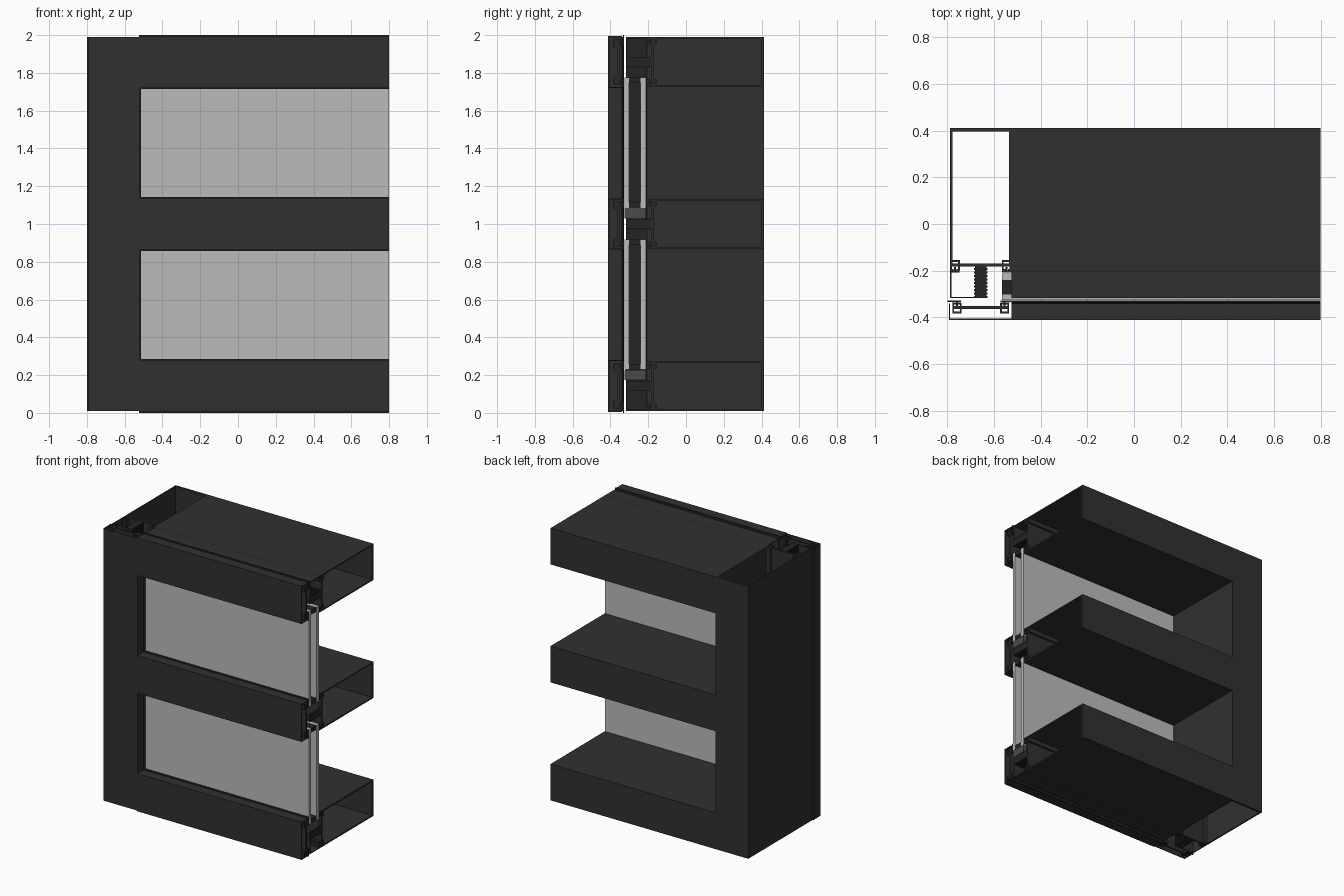
import bpy, bmesh

if "Cube" in bpy.data.objects:
    bpy.data.objects.remove(bpy.data.objects["Cube"])

def material(name, rgb, alpha=1.0):
    m = bpy.data.materials.new(name)
    m.diffuse_color = (*rgb, alpha)
    m.use_nodes = True
    m.node_tree.nodes["Principled BSDF"].inputs["Base Color"].default_value = m.diffuse_color
    return m

ALU = material("dark_aluminium", (0.03, 0.03, 0.03))
RUBBER = material("rubber", (0.018, 0.018, 0.018))
BLOCK = material("setting_block_grey", (0.07, 0.07, 0.07))
GLASS = material("glass", (0.5, 0.5, 0.5), 0.55)

def make(name, loops, place, start, end, mat):
    """Extrude a profile (one loop = solid, two loops = ring) from start to end."""
    bm = bmesh.new()
    rings = []
    for loop in loops:
        a = [bm.verts.new(place(u, y, start)) for u, y in loop]
        b = [bm.verts.new(place(u, y, end)) for u, y in loop]
        n = len(loop)
        for i in range(n):
            j = (i + 1) % n
            bm.faces.new((a[i], a[j], b[j], b[i]))
        rings.append((a, b))
    for side in (0, 1):
        if len(loops) == 1:
            bm.faces.new(rings[0][side])
        else:
            o, k = rings[0][side], rings[1][side]
            for i in range(len(o)):
                j = (i + 1) % len(o)
                bm.faces.new((o[i], o[j], k[j], k[i]))
    bmesh.ops.recalc_face_normals(bm, faces=bm.faces)
    me = bpy.data.meshes.new(name)
    bm.to_mesh(me)
    bm.free()
    me.materials.append(mat)
    ob = bpy.data.objects.new(name, me)
    bpy.context.collection.objects.link(ob)
    return ob

def rect(u0, u1, y0, y1):
    return [(u0, y0), (u1, y0), (u1, y1), (u0, y1)]

def flip(loop, s):
    return [(s * u, y) for u, y in loop]

def channel(y_base, y_mouth, u0, u1):
    """C shaped gasket groove with small inward lips at the mouth."""
    d = 1 if y_mouth > y_base else -1
    w, lip = 0.008, 0.015
    ym, yi, yb = y_mouth, y_mouth - d * w, y_base + d * w
    return [(u0, y_base), (u1, y_base), (u1, ym), (u1 - lip, ym), (u1 - lip, yi),
            (u1 - w, yi), (u1 - w, yb), (u0 + w, yb), (u0 + w, yi),
            (u0 + lip, yi), (u0 + lip, ym), (u0, ym)]

H = 0.132                                   # half width of the tube
BACK = 0.412
TUBE = [rect(-H, H, -0.182, BACK), rect(-H + 0.01, H - 0.01, -0.170, BACK - 0.016)]
GROOVE_IN = channel(-0.155, -0.200, 0.090, H)
GROOVE_OUT = channel(-0.384, -0.338, 0.082, 0.122)
PLATE = rect(-0.115, 0.115, -0.364, -0.352)
COVER = [(-0.137, -0.340), (-0.137, -BACK), (0.137, -BACK), (0.137, -0.340),
         (0.131, -0.340), (0.131, -0.405), (-0.131, -0.405), (-0.131, -0.340)]
# inner gasket touching the inner pane, outer gasket with projecting lip
SEAL_IN = [(0.107, -0.185), (0.115, -0.185), (0.115, -0.200), (H, -0.200),
           (H, -0.209), (0.092, -0.209), (0.092, -0.200), (0.107, -0.200)]
SEAL_OUT = [(0.098, -0.355), (0.106, -0.355), (0.106, -0.337), (0.143, -0.334),
            (0.143, -0.327), (0.084, -0.327), (0.084, -0.337), (0.098, -0.337)]
FLASHING = [(H, -0.200), (H, -0.318), (0.027, -0.318), (0.027, -0.312),
            (H - 0.006, -0.312), (H - 0.006, -0.200)]

# Ribbed thermal break between tube and pressure plate
NOSE = []
for i in range(9):
    y = -0.318 + i * 0.015
    NOSE += [(0.028, y), (0.028, y + 0.009), (0.024, y + 0.009), (0.024, y + 0.015)]
NOSE = NOSE + [(-u, y) for u, y in reversed(NOSE)]

def bar(name, place, start, end, closed_side):
    """One complete framing bar; closed_side is the unglazed edge (0 = none)."""
    def add(part, loops, mat=ALU):
        make(f"{name}_{part}", loops, place, start, end, mat)
    add("tube", TUBE)
    add("thermal_break", [NOSE], RUBBER)
    add("pressure_plate", [PLATE])
    add("cover_cap", [COVER])
    for s, tag in ((-1, "a"), (1, "b")):
        add("inner_groove_" + tag, [flip(GROOVE_IN, s)])
        add("outer_groove_" + tag, [flip(GROOVE_OUT, s)])
        add("inner_gasket_" + tag, [flip(SEAL_IN, s)], RUBBER)
        add("outer_gasket_" + tag, [flip(SEAL_OUT, s)], RUBBER)
    if closed_side:
        add("edge_flashing", [flip(FLASHING, closed_side)])

# Vertical mullion
MX = -0.657
bar("mullion", lambda u, y, t: (MX + u, y, t), 0.011, 1.989, -1)

# Three transoms
X0, X1 = MX + H, 0.8
LEVELS = (0.143, 1.0, 1.857)
for name, zc, side in zip(("bottom_transom", "middle_transom", "top_transom"),
                          LEVELS, (-1, 0, 1)):
    place = lambda u, y, t, zc=zc: (t, y, zc + u)
    bar(name, place, X0, X1, side)
    if side < 1:   # block carrying the glass above
        make(name + "_setting_block", [rect(0.03, 0.085, -0.325, -0.211)],
             place, X0, X1, BLOCK)

# Double glazed units
GX = MX + 0.09
flat = lambda u, y, t: (u, y, t)
for name, lo, hi in (("lower", LEVELS[0], LEVELS[1]), ("upper", LEVELS[1], LEVELS[2])):
    z0, z1 = lo + 0.086, hi - 0.081
    for tag, y0, y1 in (("outer_pane", -0.325, -0.303), ("inner_pane", -0.240, -0.212)):
        make(f"{name}_{tag}", [rect(GX, X1, y0, y1)], flat, z0, z1, GLASS)
    # spacer bars between the panes, hidden in the frame rebate
    for tag, a, b in (("bottom", z0, z0 + 0.03), ("top", z1 - 0.03, z1)):
        make(f"{name}_{tag}_spacer", [rect(GX, X1, -0.303, -0.240)], flat, a, b, RUBBER)
    make(f"{name}_side_spacer", [rect(GX, GX + 0.03, -0.303, -0.240)],
         flat, z0 + 0.03, z1 - 0.03, RUBBER)
